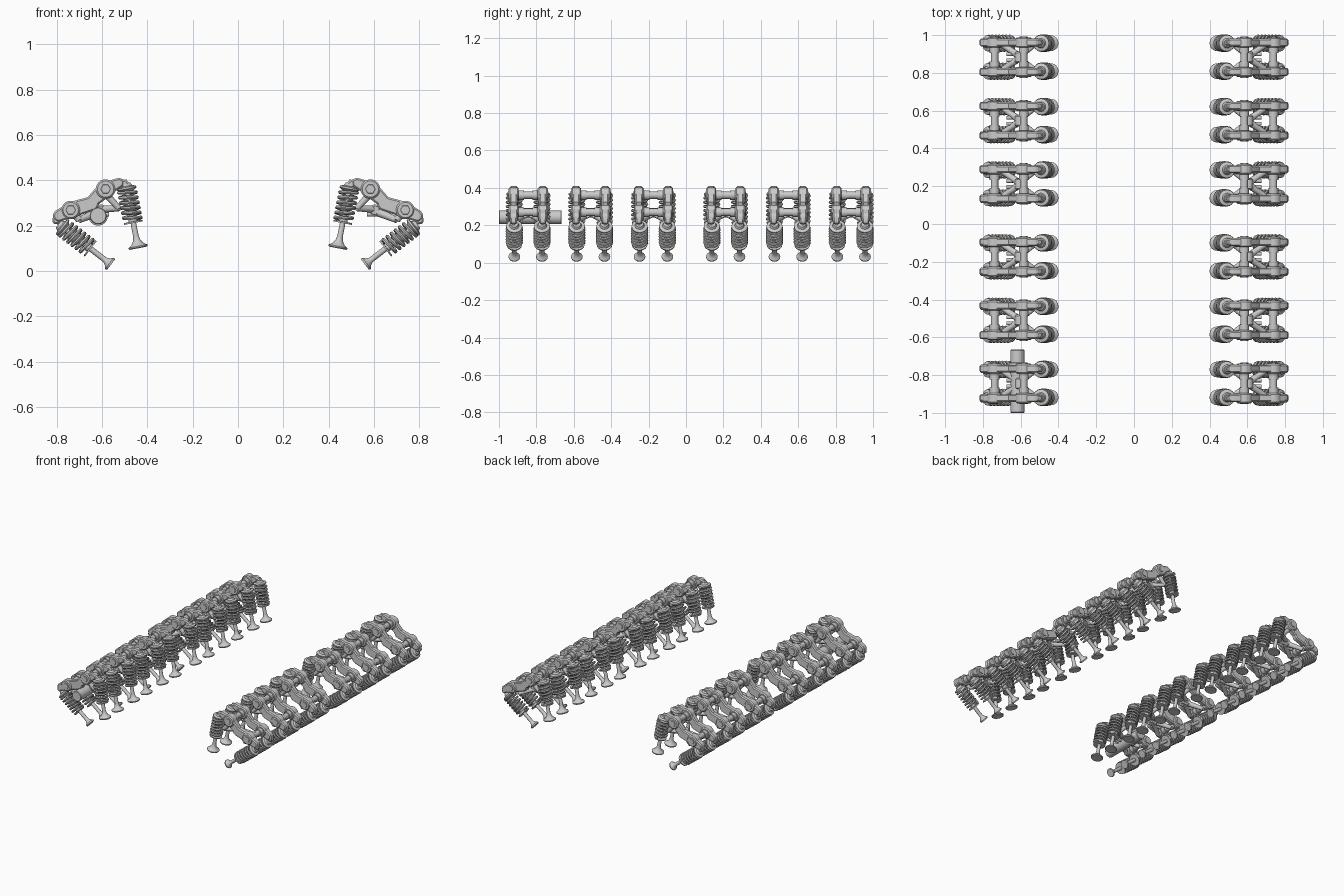
import bpy, bmesh
from math import pi, cos, sin, radians
from mathutils import Vector, Matrix

if "Cube" in bpy.data.objects:
    bpy.data.objects.remove(bpy.data.objects["Cube"])

ROWS = [-0.844, -0.51, -0.174, 0.212, 0.547, 0.883]
VY = 0.074                                # valve offset either side of a cylinder centre
# valve axes: foot, direction, head radius (right bank, x-z plane)
INNER = (Vector((0.44, 0, 0.10)), Vector((0.19, 0, 0.982)).normalized(), 0.042)
OUTER = (Vector((0.56, 0, 0.028)), Vector((0.79, 0, 0.61)).normalized(), 0.031)
UP, LOW = (0.584, 0.361), (0.738, 0.269)  # rocker pivots


def frame(p, d):
    return Matrix.Translation(p) @ Vector(d).to_track_quat('Z', 'Y').to_matrix().to_4x4()


def skin(bm, rings, closed=True):
    for a, b in zip(rings, rings[1:]):
        n = len(a)
        for i in range(n):
            bm.faces.new((a[i], a[(i + 1) % n], b[(i + 1) % n], b[i]))
    if closed:
        bm.faces.new(rings[0][::-1])
        bm.faces.new(rings[-1])


def lathe(bm, p, d, prof, n=16):
    m = frame(p, d)
    skin(bm, [[bm.verts.new(m @ Vector((r * cos(2 * pi * i / n), r * sin(2 * pi * i / n), h)))
               for i in range(n)] for r, h in prof])


def rod(bm, p, q, r, r2=None, n=14):
    p, q = Vector(p), Vector(q)
    lathe(bm, p, q - p, [(r, 0), (r if r2 is None else r2, (q - p).length)], n)


def coil(bm, p, d, radius, wire, h0, h1, turns, seg=14, n=6):
    m = frame(p, d)
    rings = []
    for i in range(int(turns * seg) + 1):
        t = i / (turns * seg)
        a = 2 * pi * turns * t
        rings.append([bm.verts.new(m @ Vector((
            (radius + wire * cos(b)) * cos(a), (radius + wire * cos(b)) * sin(a),
            h0 + (h1 - h0) * t + wire * sin(b)))) for b in [2 * pi * k / n for k in range(n)]])
    skin(bm, rings)


def arm(bm, discs, y, w, n=18):
    """Rounded-edge plate around two or more discs (x, z, radius)."""
    vs = []
    for x, z, r in discs:
        for yy, e in ((-w, .007), (-w + .007, 0), (w - .007, 0), (w, .007)):
            for i in range(n):
                a = 2 * pi * i / n
                vs.append(bm.verts.new((x + (r - e) * cos(a), y + yy, z + (r - e) * sin(a))))
    res = bmesh.ops.convex_hull(bm, input=vs)
    junk = {v for v in res['geom_interior'] + res['geom_unused'] if isinstance(v, bmesh.types.BMVert)}
    bmesh.ops.delete(bm, geom=list(junk), context='VERTS')


def at(axis, s, h=0):
    return axis[0] + axis[1] * h + Vector((0, s * VY, 0))


def valves(bm):
    for ax in (INNER, OUTER):
        R = ax[2]
        for s in (-1, 1):
            lathe(bm, at(ax, s), ax[1], [(R * .93, 0), (R, .004), (R, .009), (R * .62, .02),
                  (R * .4, .034), (.0125, .055), (.0115, .29)])


def springs(bm):
    for ax in (INNER, OUTER):
        for s in (-1, 1):
            coil(bm, at(ax, s), ax[1], .039, .0075, .125, .262, 6)
            coil(bm, at(ax, s), ax[1], .024, .005, .125, .262, 7, 12, 5)


def retainers(bm):
    for ax in (INNER, OUTER):
        for s in (-1, 1):
            lathe(bm, at(ax, s), ax[1], [(.028, .255), (.043, .266), (.043, .274),
                  (.026, .279), (.02, .292)])
            lathe(bm, at(ax, s), ax[1], [(.042, .113), (.042, .12), (.02, .121), (.019, .145)])


def upper_rocker(bm):
    for s in (-1, 1):
        y = s * .078
        arm(bm, [(*UP, .043)], y, .027)
        arm(bm, [(*UP, .032), (.525, .388, .022)], y, .021)
        arm(bm, [(.525, .388, .022), (.497, .384, .015)], y, .018)
        # link running down to the lower pivot
        arm(bm, [(*UP, .036), (.645, .305, .027)], y, .02)
        # adjuster screw
        rod(bm, (.490, y, .362), (.502, y, .402), .011, n=6)


def lower_rocker(bm):
    for s in (-1, 1):
        y = s * .078
        arm(bm, [(*LOW, .041)], y, .027)
        arm(bm, [(*LOW, .034), (.79, .243, .026)], y, .022)
        arm(bm, [(.79, .245, .025), (.803, .222, .016)], y, .018)
        arm(bm, [(*LOW, .035), (.645, .297, .032)], y, .02)
        rod(bm, (.785, y, .205), (.806, y, .245), .011, n=6)


def pivot_shafts(bm):
    for x, z in (UP, LOW):
        rod(bm, (x, -.098, z), (x, .098, z), .02, n=18)
        for s in (-1, 1):
            rod(bm, (x, s * .098, z), (x, s * .110, z), .024, .021, n=6)
            rod(bm, (x, s * .022, z), (x, s * .055, z), .026, n=18)


def cam_forks(bm):
    for s in (-1, 1):
        # forks spreading from the middle to both rocker rows
        rod(bm, (.605, s * .008, .272), (.525, s * .066, .276), .017, .013)
        rod(bm, (.61, s * .008, .262), (.70, s * .068, .225), .019, .014)
        rod(bm, (.70, s * .068, .225), (LOW[0], s * .07, LOW[1]), .016)
        rod(bm, (.525, s * .066, .276), (UP[0], s * .07, UP[1] - .02), .013, .016)
        # follower fingers
        rod(bm, (.57, s * .016, .25), (.675, s * .016, .25), .010)
    arm(bm, [(.605, .267, .026)], 0, .03)


def emit(name, build, side, y):
    key = f"{name}_{'right' if side > 0 else 'left'}"
    me = bpy.data.meshes.get(key)
    if me is None:
        bm = bmesh.new()
        build(bm)
        if side < 0:
            bmesh.ops.transform(bm, matrix=Matrix.Diagonal((-1, 1, 1, 1)), verts=bm.verts)
        bmesh.ops.recalc_face_normals(bm, faces=bm.faces)
        me = bpy.data.meshes.new(key)
        bm.to_mesh(me)
        bm.free()
        me.polygons.foreach_set('use_smooth', [True] * len(me.polygons))
        me.set_sharp_from_angle(angle=radians(35))
    ob = bpy.data.objects.new(key, me)
    ob.location.y = y
    bpy.context.collection.objects.link(ob)


PARTS = {'valves': valves, 'valve_springs': springs, 'spring_retainers': retainers,
         'upper_rockers': upper_rocker, 'lower_rockers': lower_rocker,
         'pivot_shafts': pivot_shafts, 'cam_forks': cam_forks}
for side in (-1, 1):
    for y in ROWS:
        for name, fn in PARTS.items():
            emit(name, fn, side, y)


# short camshaft stub on the first left cylinder
def cam_stub(bm):
    lathe(bm, (.617, -1, .243), (0, 1, 0), [(.034, 0), (.037, .004), (.037, .225), (.043, .228),
          (.043, .265), (.037, .268), (.037, .331), (.034, .335)], 24)


emit('camshaft_stub', cam_stub, -1, 0)
